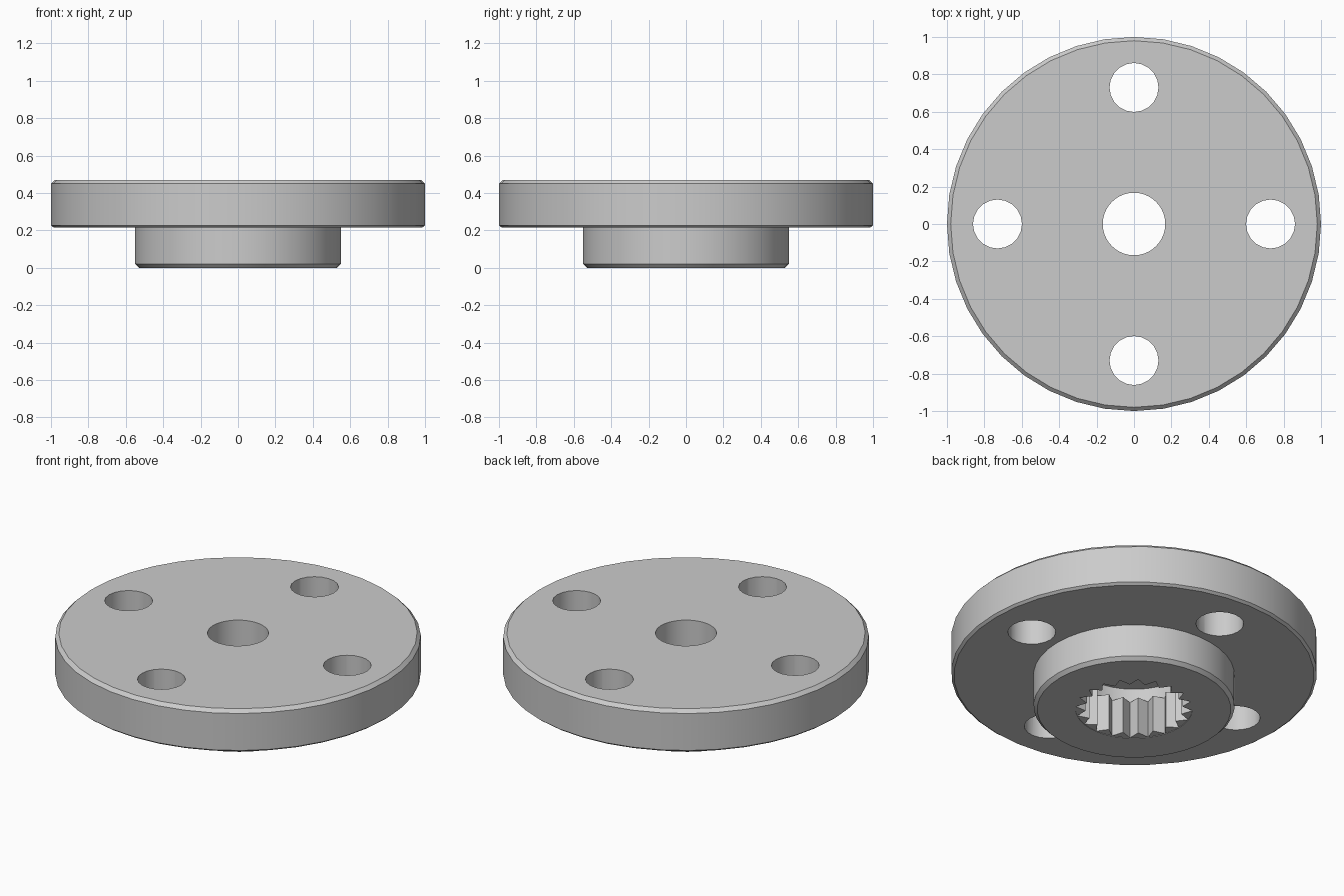
import bpy, bmesh
from math import cos, sin, pi, radians

cube = bpy.data.objects.get("Cube")
if cube:
    bpy.data.objects.remove(cube, do_unlink=True)

steel = bpy.data.materials.new("grey metal")
steel.use_nodes = True
GREY = (0.6, 0.6, 0.6, 1)
steel.diffuse_color = GREY
steel.node_tree.nodes["Principled BSDF"].inputs["Base Color"].default_value = GREY


def add_object(name, bm):
    bmesh.ops.recalc_face_normals(bm, faces=bm.faces)
    mesh = bpy.data.meshes.new(name)
    bm.to_mesh(mesh)
    bm.free()
    mesh.materials.append(steel)
    obj = bpy.data.objects.new(name, mesh)
    bpy.context.collection.objects.link(obj)
    return obj


def activate(obj):
    bpy.ops.object.select_all(action='DESELECT')
    obj.select_set(True)
    bpy.context.view_layer.objects.active = obj


def lathe(name, profile, sides):
    """Spin a closed (radius, height) loop around the z axis."""
    bm = bmesh.new()
    rings = [[bm.verts.new((r * cos(2 * pi * i / sides), r * sin(2 * pi * i / sides), z))
              for r, z in profile] for i in range(sides)]
    n = len(profile)
    for i in range(sides):
        a, b = rings[i], rings[(i + 1) % sides]
        for j in range(n):
            k = (j + 1) % n
            bm.faces.new((a[j], b[j], b[k], a[k]))
    return add_object(name, bm)


def prism(bm, points, z0, z1):
    """Extrude a flat outline straight up."""
    face = bm.faces.new([bm.verts.new((x, y, z0)) for x, y in points])
    top = bmesh.ops.extrude_face_region(bm, geom=[face])["geom"]
    for v in top:
        if isinstance(v, bmesh.types.BMVert):
            v.co.z = z1


def polar(r, angle):
    return r * cos(angle), r * sin(angle)


# Chamfered disc with hub, through bore and wider pocket underneath
flange = lathe("flange_and_hub", [
    (0.167, 0.31), (0.32, 0.31), (0.32, 0), (0.53, 0), (0.55, 0.02), (0.55, 0.215),
    (0.985, 0.215), (1, 0.227), (1, 0.45), (0.98, 0.47), (0.167, 0.47)], 40)

# Four bolt holes
bm = bmesh.new()
for q in range(4):
    cx, cy = polar(0.73, q * pi / 2)
    outline = [polar(0.131, 2 * pi * i / 20) for i in range(20)]
    prism(bm, [(cx + x, cy + y) for x, y in outline], 0.1, 0.6)
cutter = add_object("bolt_hole_cutter", bm)
cutter.hide_render = True

activate(flange)
cut = flange.modifiers.new("bolt_holes", 'BOOLEAN')
cut.operation = 'DIFFERENCE'
cut.solver = 'EXACT'
cut.object = cutter
bpy.ops.object.modifier_apply(modifier=cut.name)
bpy.data.objects.remove(cutter, do_unlink=True)
bpy.ops.object.shade_smooth_by_angle(angle=radians(30))

# Pointed spline teeth around the pocket wall
TEETH = 20
half = pi / TEETH
bm = bmesh.new()
for t in range(TEETH):
    a = (2 * t + 1) * half
    prism(bm, [polar(0.265, a), polar(0.32, a + half), polar(0.33, a), polar(0.32, a - half)],
          0.003, 0.225)
add_object("spline_teeth", bm)
